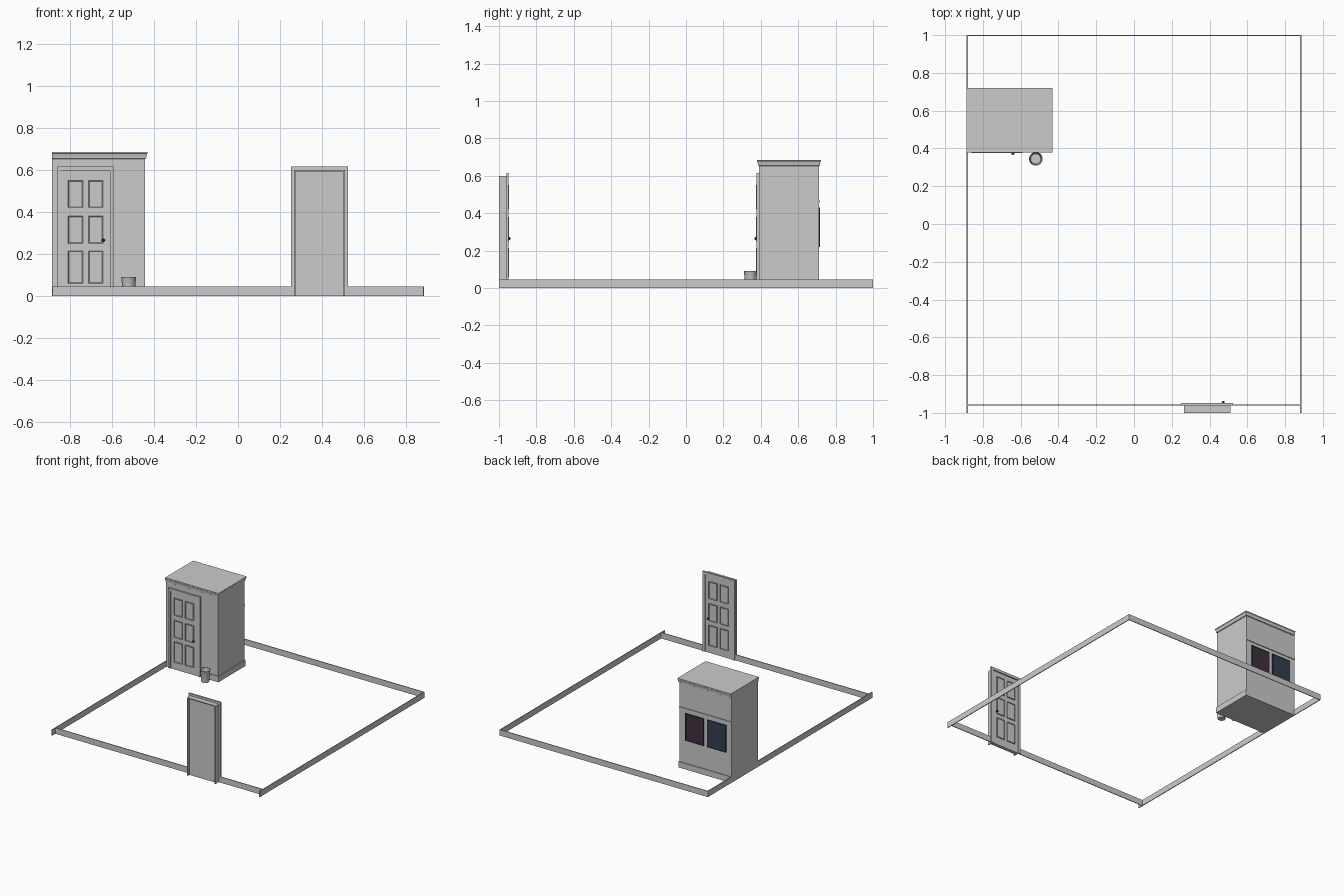
import bpy, bmesh, math

if "Cube" in bpy.data.objects:
    bpy.data.objects.remove(bpy.data.objects["Cube"])


def material(name, rgb):
    m = bpy.data.materials.new(name)
    m.diffuse_color = (*rgb, 1)
    m.use_nodes = True
    m.node_tree.nodes["Principled BSDF"].inputs["Base Color"].default_value = m.diffuse_color
    return m


DARK = material("dark_metal", (0.03, 0.03, 0.03))
PURPLE = material("dark_purple", (0.05, 0.03, 0.05))
BLUE = material("dark_blue", (0.03, 0.05, 0.08))


def finish(name, bm, mat=None):
    bmesh.ops.recalc_face_normals(bm, faces=bm.faces)
    me = bpy.data.meshes.new(name)
    bm.to_mesh(me)
    bm.free()
    ob = bpy.data.objects.new(name, me)
    bpy.context.collection.objects.link(ob)
    if mat:
        me.materials.append(mat)
    return ob


def add_box(bm, x0, x1, y0, y1, z0, z1):
    vs = bmesh.ops.create_cube(bm, size=1)["verts"]
    for v in vs:
        v.co = ((x0 + x1) / 2 + v.co.x * (x1 - x0),
                (y0 + y1) / 2 + v.co.y * (y1 - y0),
                (z0 + z1) / 2 + v.co.z * (z1 - z0))


def boxes(name, specs, mat=None):
    bm = bmesh.new()
    for s in specs:
        add_box(bm, *s)
    return finish(name, bm, mat)


def smooth(ob):
    bpy.ops.object.select_all(action='DESELECT')
    ob.select_set(True)
    bpy.context.view_layer.objects.active = ob
    bpy.ops.object.shade_smooth_by_angle(angle=math.radians(40))


def lathe(name, profile, loc, axis='Z', seg=24, mat=None):
    bm = bmesh.new()
    rings = []
    for r, h in profile:
        ring = []
        for i in range(seg):
            a = 2 * math.pi * i / seg
            p = (r * math.cos(a), r * math.sin(a), h)
            if axis != 'Z':
                p = (p[0], h * axis, p[1])
            ring.append(bm.verts.new([p[k] + loc[k] for k in range(3)]))
        rings.append(ring)
    for a, b in zip(rings, rings[1:]):
        for i in range(seg):
            j = (i + 1) % seg
            bm.faces.new((a[i], a[j], b[j], b[i]))
    bm.faces.new(rings[0])
    bm.faces.new(rings[-1])
    ob = finish(name, bm, mat)
    smooth(ob)
    return ob


def door(prefix, cx, y, s, back):
    """Six-panel door; y is the wall plane, s the facing direction along y."""
    def slab(x0, x1, d0, d1, z0, z1):
        ya, yb = sorted((y + s * d0, y + s * d1))
        return (cx + x0, cx + x1, ya, yb, z0, z1)

    # casing with a thicker outer lip
    boxes(prefix + "_casing", [
        slab(-.136, -.116, 0, .013, 0, .595), slab(.116, .136, 0, .013, 0, .595),
        slab(-.136, .136, 0, .013, .595, .615)])
    boxes(prefix + "_leaf", [slab(-.114, .114, -back, .007, 0, .592)])
    # raised panels
    panels = []
    for x in (-.083, .013):
        for z0, z1 in ((.06, .215), (.25, .38), (.42, .55)):
            panels.append(slab(x, x + .07, .006, .0145, z0, z1))
    bm = bmesh.new()
    for p in panels:
        add_box(bm, *p)
    bm.normal_update()
    fronts = [f for f in bm.faces if f.normal.y * s > .9]
    bmesh.ops.inset_individual(bm, faces=fronts, thickness=.006, depth=-.003)
    finish(prefix + "_panels", bm)
    # knob
    lathe(prefix + "_knob",
          [(.004, 0), (.004, .006), (.007, .008), (.008, .012), (.006, .016), (.002, .018)],
          (cx + .084, y + s * .006, .265), axis=s, seg=16, mat=DARK)


# room skirting boards: side boards run on past the front wall
T, H = .006, .045
X = .886
boxes("skirting_left", [(-X, -X + T, -1, .39, 0, H), (-X, -X + T, .71, 1, 0, H)])
boxes("skirting_right", [(X - T, X, -1, 1, 0, H)])
boxes("skirting_back", [(-X, X, 1 - T, 1, 0, H)])
boxes("skirting_front", [(-X, .27, -.962, -.962 + T, 0, H), (.506, X, -.962, -.962 + T, 0, H)])

# entrance door with its jamb
door("entrance_door", .388, -.961, 1, .02)
boxes("entrance_jamb", [
    (.266, .274, -1, -.961, 0, .6), (.502, .51, -1, -.961, 0, .6),
    (.266, .51, -1, -.961, .592, .6)])

# closet body
BX0, BX1, BY0, BY1 = -X, -.442, .39, .71
boxes("closet_body", [(BX0, BX1, BY0, BY1, 0, .683)])
door("closet_door", -.725, BY0, -1, 0)

# closet skirting on the three free sides
boxes("closet_skirting", [
    (-.589, BX1 + T, BY0 - T, BY0, 0, H),
    (BX1, BX1 + T, BY0, BY1, 0, H),
    (BX0, BX1 + T, BY1, BY1 + T, 0, H)])

# flared crown moulding, flush on the wall side
bm = bmesh.new()
prev = None
for off, z in ((.0, .652), (.005, .655), (.006, .664), (.009, .676), (.011, .678), (.011, .686)):
    ring = [bm.verts.new(c) for c in (
        (BX0, BY0 - off, z), (BX1 + off, BY0 - off, z),
        (BX1 + off, BY1 + off, z), (BX0, BY1 + off, z))]
    if prev:
        for i in range(4):
            j = (i + 1) % 4
            bm.faces.new((prev[i], prev[j], ring[j], ring[i]))
    prev = ring
bm.faces.new(prev)
finish("closet_crown", bm)

# picture rail and two pictures on the closet's back
boxes("picture_rail", [(BX0, BX1, BY1, BY1 + .006, .457, .468)])
for name, x0, x1, mat in (("picture_purple", -.65, -.492, PURPLE),
                          ("picture_blue", -.84, -.682, BLUE)):
    boxes(name + "_frame", [
        (x0, x0 + .006, BY1, BY1 + .006, .22, .43), (x1 - .006, x1, BY1, BY1 + .006, .22, .43),
        (x0, x1, BY1, BY1 + .006, .22, .226), (x0, x1, BY1, BY1 + .006, .424, .43)], DARK)
    boxes(name, [(x0 + .004, x1 - .004, BY1, BY1 + .004, .224, .426)], mat)

# open waste bin
lathe("waste_bin", [(.028, 0), (.035, .088), (.036, .09), (.0335, .09), (.0265, .004)],
      (-.52, .345, 0), seg=32)
